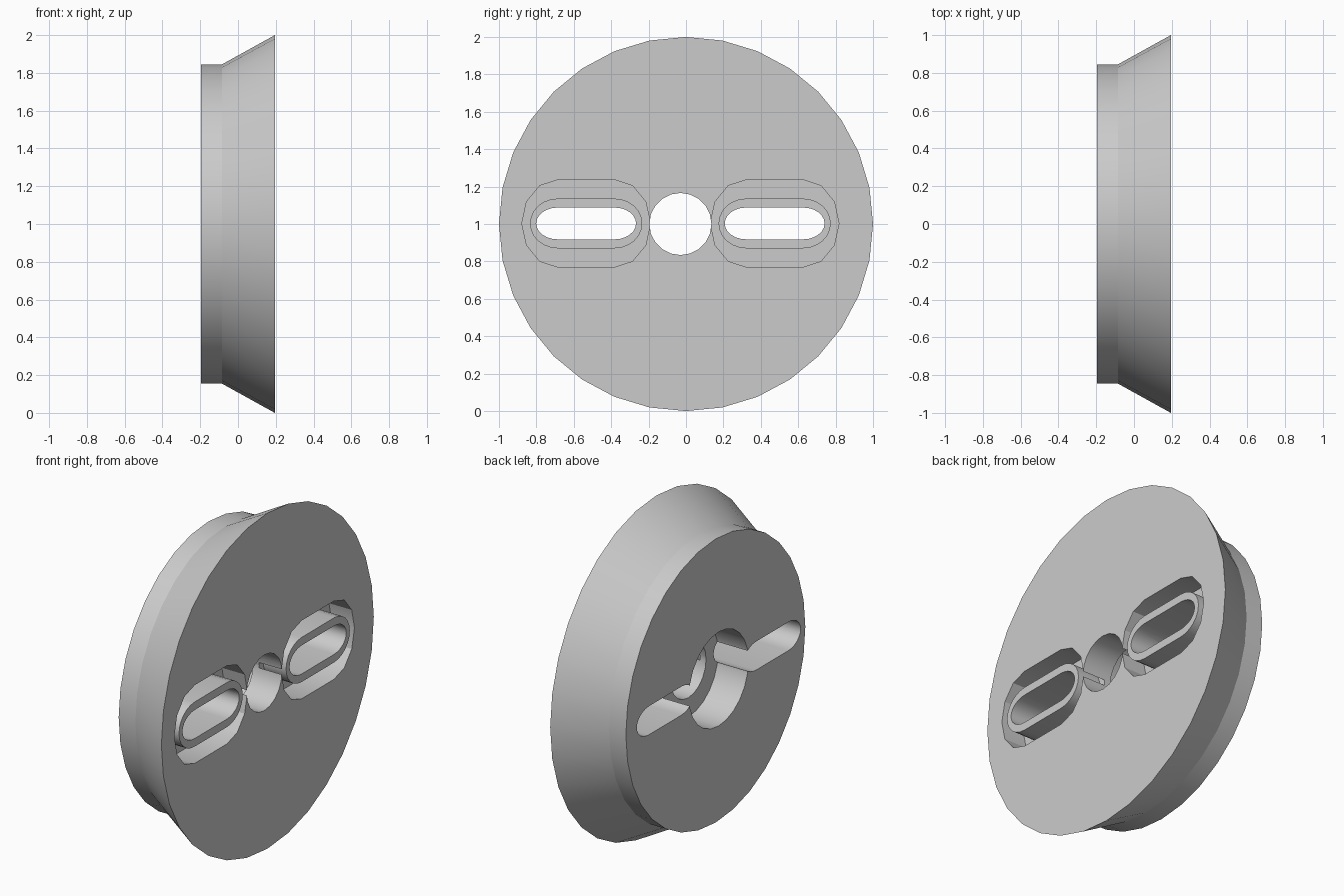
import bpy, bmesh, math

if "Cube" in bpy.data.objects:
    bpy.data.objects.remove(bpy.data.objects["Cube"])

grey = bpy.data.materials.new("light grey")
grey.use_nodes = True
colour = (0.6, 0.6, 0.6, 1)
grey.diffuse_color = colour
grey.node_tree.nodes["Principled BSDF"].inputs["Base Color"].default_value = colour

FRONT, BACK = 0.195, -0.195   # the two flat faces of the disc
MID_Y, MID_Z = -0.03, 1.0     # centre of the hole pattern


def loft(name, sections):
    """Join closed loops of points, each given at its own x, into a solid."""
    bm = bmesh.new()
    rings = [[bm.verts.new((x, y, z)) for y, z in pts] for x, pts in sections]
    for a, b in zip(rings, rings[1:]):
        for i in range(len(a)):
            j = (i + 1) % len(a)
            bm.faces.new((a[i], a[j], b[j], b[i]))
    bm.faces.new(rings[0])
    bm.faces.new(rings[-1])
    bmesh.ops.recalc_face_normals(bm, faces=bm.faces)
    mesh = bpy.data.meshes.new(name)
    bm.to_mesh(mesh)
    bm.free()
    mesh.materials.append(grey)
    obj = bpy.data.objects.new(name, mesh)
    bpy.context.collection.objects.link(obj)
    return obj


def circle(y, r, sides):
    step = math.tau / sides
    return [(y + r * math.cos(i * step), MID_Z + r * math.sin(i * step))
            for i in range(sides)]


def slot(y, straight, ry, rz, segs):
    """Long slot outline with rounded ends."""
    pts = []
    for side, start in ((1, -math.pi / 2), (-1, math.pi / 2)):
        for i in range(segs + 1):
            a = start + math.pi * i / segs
            pts.append((y + side * straight + ry * math.cos(a),
                        MID_Z + 0.003 + rz * math.sin(a)))
    return pts


def prism(name, pts, x0, x1):
    return loft(name, [(x0, pts), (x1, pts)])


# Disc with a short straight rim and a flared edge
disc = loft("flared_disc", [(BACK, circle(0, 0.845, 32)),
                            (-0.085, circle(0, 0.845, 32)),
                            (FRONT, circle(0, 1.0, 32))])

# Slot pockets with a raised collar inside, then the through slots
steps = []
for side in (-1, 1):
    y = MID_Y + side * 0.504
    steps += [
        (prism("pocket", slot(y, 0.152, 0.192, 0.233, 6), FRONT - 0.15, 0.4), 'DIFFERENCE'),
        (prism("collar", slot(y, 0.152, 0.148, 0.133, 12), FRONT - 0.17, FRONT), 'UNION'),
        (prism("through_slot", slot(y, 0.152, 0.115, 0.085, 12), -0.4, 0.4), 'DIFFERENCE'),
    ]

# Centre hole, wider on the back
steps += [
    (prism("centre_hole", circle(MID_Y, 0.166, 20), -0.4, 0.4), 'DIFFERENCE'),
    (prism("wide_back_hole", circle(MID_Y, 0.28, 24), -0.4, BACK + 0.2), 'DIFFERENCE'),
]

for tool, operation in steps:
    mod = disc.modifiers.new(tool.name, 'BOOLEAN')
    mod.object = tool
    mod.operation = operation
    mod.solver = 'EXACT'
    tool.hide_render = True

# Bake the cuts and drop the cutters
graph = bpy.context.evaluated_depsgraph_get()
baked = bpy.data.meshes.new_from_object(disc.evaluated_get(graph))
disc.modifiers.clear()
disc.data = baked
for tool, _ in steps:
    bpy.data.objects.remove(tool)

for obj in bpy.context.selected_objects:
    obj.select_set(False)
disc.select_set(True)
bpy.context.view_layer.objects.active = disc
bpy.ops.object.shade_smooth_by_angle(angle=math.radians(25))
